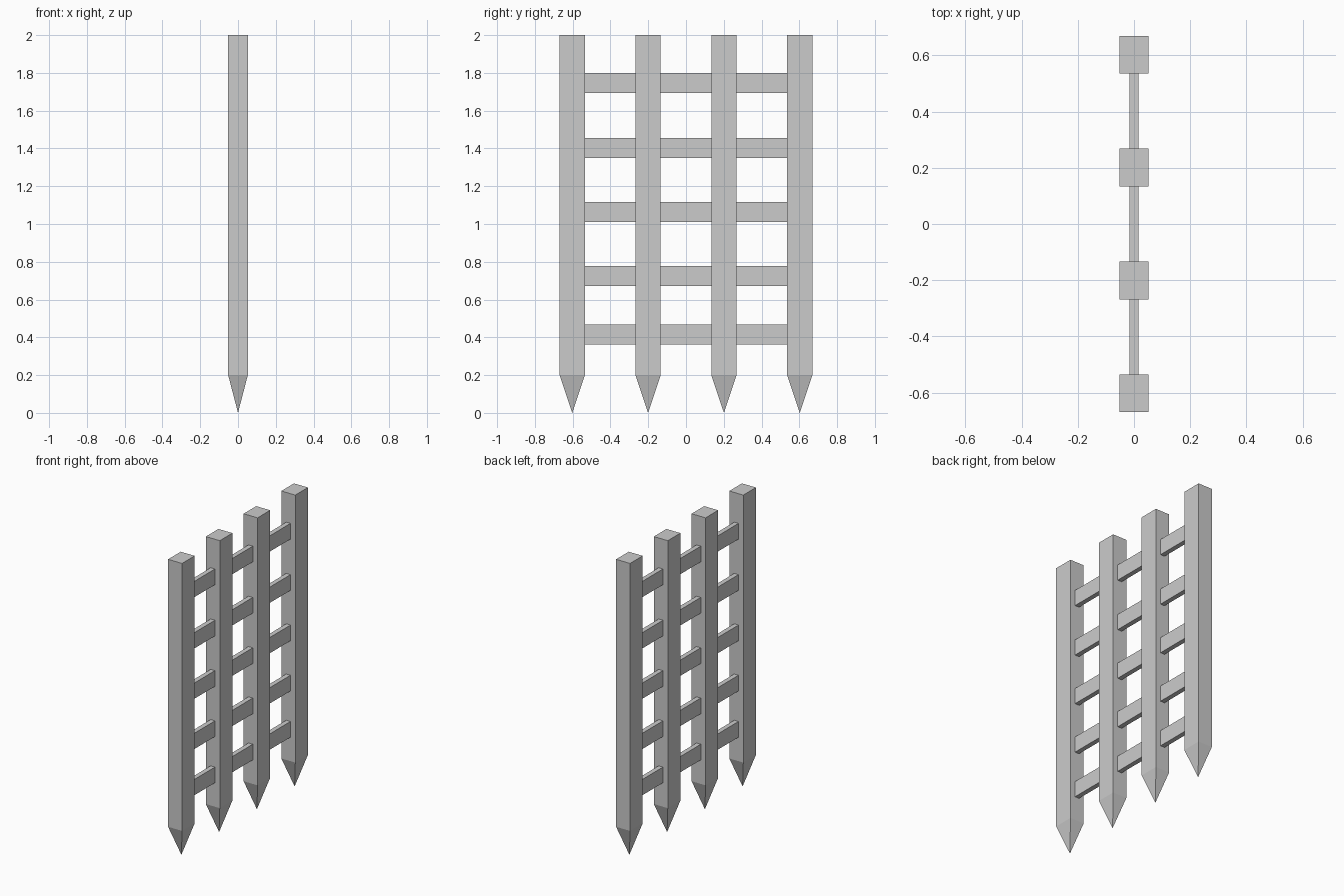
import bpy, bmesh

if "Cube" in bpy.data.objects:
    bpy.data.objects.remove(bpy.data.objects["Cube"])

POST_Y = (-0.602, -0.201, 0.201, 0.602)
POST_HX, POST_HY = 0.052, 0.067
RAIL_Z = (0.414, 0.725, 1.063, 1.402, 1.747)
RAIL_HX, RAIL_HZ = 0.016, 0.053


def finish(bm, name, location):
    bmesh.ops.recalc_face_normals(bm, faces=bm.faces)
    mesh = bpy.data.meshes.new(name)
    bm.to_mesh(mesh)
    bm.free()
    obj = bpy.data.objects.new(name, mesh)
    obj.location = location
    bpy.context.collection.objects.link(obj)


def box(size, centre):
    bm = bmesh.new()
    bmesh.ops.create_cube(bm, size=1)
    bmesh.ops.scale(bm, vec=size, verts=bm.verts)
    bmesh.ops.translate(bm, vec=centre, verts=bm.verts)
    return bm


# Upright posts: square bars whose lower end is poked into a spike
for i, y in enumerate(POST_Y, 1):
    bm = box((2 * POST_HX, 2 * POST_HY, 1.8), (0, 0, 1.1))
    bottom = min(bm.faces, key=lambda f: f.calc_center_median().z)
    tip = bmesh.ops.poke(bm, faces=[bottom])["verts"][0]
    tip.co.z = 0
    finish(bm, f"spiked_post_{i}", (0, y, 0))

# Thin cross rails running through all the posts
for i, z in enumerate(RAIL_Z, 1):
    bm = box((2 * RAIL_HX, POST_Y[-1] - POST_Y[0], 2 * RAIL_HZ), (0, 0, 0))
    finish(bm, f"cross_rail_{i}", (0, 0, z))
